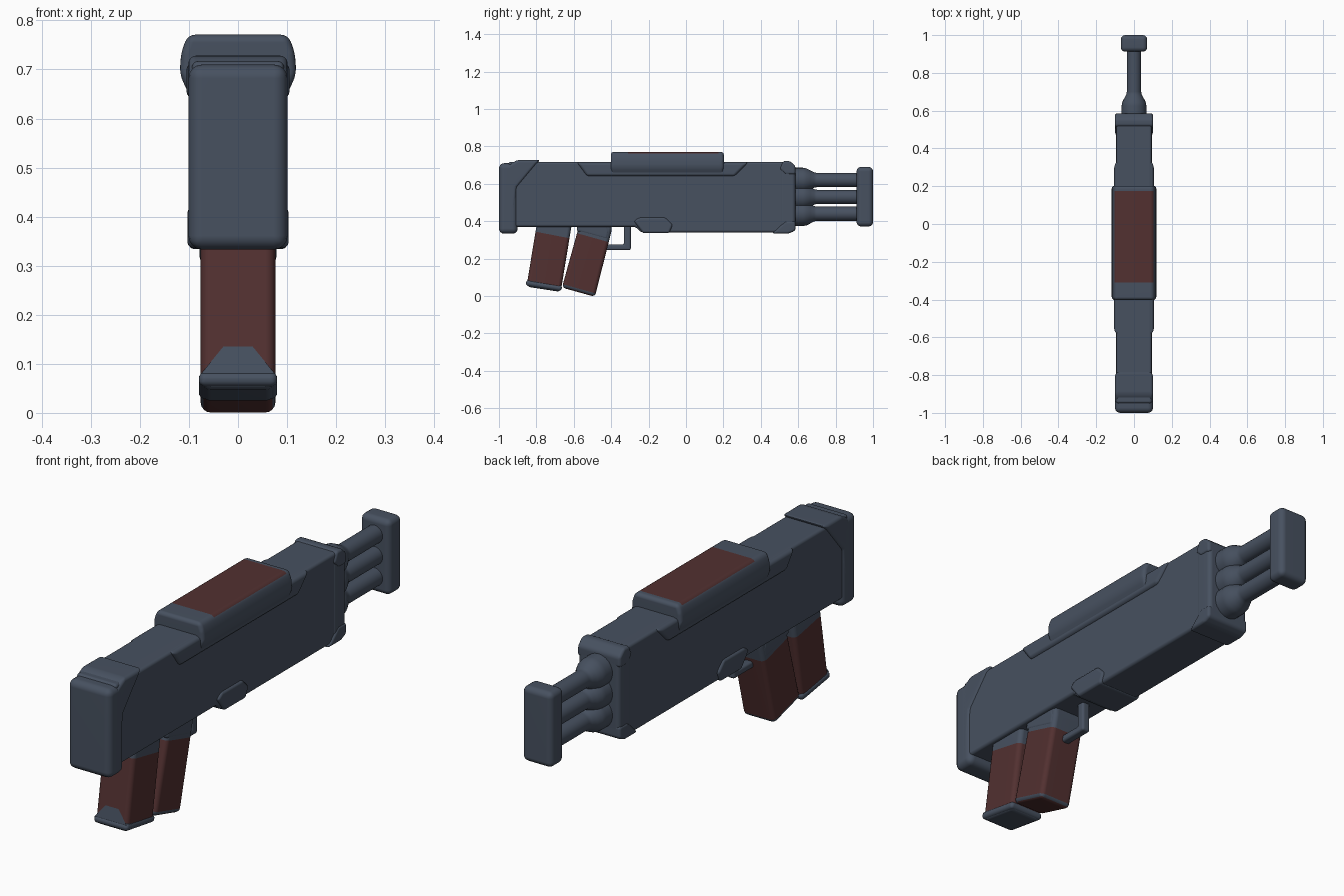
import bpy, bmesh, math
from mathutils import Vector

if "Cube" in bpy.data.objects:
    bpy.data.objects.remove(bpy.data.objects["Cube"])


def material(name, color):
    m = bpy.data.materials.new(name)
    m.diffuse_color = (*color, 1)
    m.use_nodes = True
    m.node_tree.nodes["Principled BSDF"].inputs["Base Color"].default_value = m.diffuse_color
    return m


GREY = material("slate grey", (0.063, 0.082, 0.117))
RED = material("dark red", (0.085, 0.030, 0.030))


def finish(name, bm, angle=50):
    bmesh.ops.recalc_face_normals(bm, faces=bm.faces[:])
    mesh = bpy.data.meshes.new(name)
    bm.to_mesh(mesh)
    bm.free()
    mesh.materials.append(GREY)
    mesh.materials.append(RED)
    ob = bpy.data.objects.new(name, mesh)
    bpy.context.collection.objects.link(ob)
    bpy.ops.object.select_all(action='DESELECT')
    ob.select_set(True)
    bpy.context.view_layer.objects.active = ob
    bpy.ops.object.shade_smooth_by_angle(angle=math.radians(angle))
    mod = ob.modifiers.new("soft normals", 'WEIGHTED_NORMAL')
    mod.keep_sharp = True
    return ob


def prism(name, outline, half, bevel, axis='x', mid=0.0, cuts=(), red=None):
    """Extrude a side outline (y,z), or a cross-section (x,z) along y, and round it."""
    bm = bmesh.new()

    def ring(s):
        if axis == 'x':
            return [bm.verts.new((s, a, b)) for a, b in outline]
        return [bm.verts.new((a, s, b)) for a, b in outline]
    lo, hi = ring(mid - half), ring(mid + half)
    bm.faces.new(lo)
    bm.faces.new(hi)
    n = len(outline)
    for i in range(n):
        j = (i + 1) % n
        bm.faces.new((lo[i], lo[j], hi[j], hi[i]))
    bmesh.ops.recalc_face_normals(bm, faces=bm.faces[:])
    bmesh.ops.bevel(bm, geom=bm.edges[:], offset=bevel, segments=4, profile=0.5,
                    affect='EDGES', clamp_overlap=True)
    for co, no in cuts:
        bmesh.ops.bisect_plane(bm, geom=bm.verts[:] + bm.edges[:] + bm.faces[:],
                               plane_co=co, plane_no=no)
    bm.normal_update()
    if red:
        for f in bm.faces:
            f.material_index = int(red(f.calc_center_median(), f.normal))
    return finish(name, bm)


def lathe(name, profile, z, sides=24):
    """Turned part along y from (y, radius) pairs."""
    bm = bmesh.new()
    rings = []
    for y, r in profile:
        rings.append([bm.verts.new((r * math.cos(2 * math.pi * i / sides), y,
                                    z + r * math.sin(2 * math.pi * i / sides)))
                      for i in range(sides)])
    for a, b in zip(rings, rings[1:]):
        for i in range(sides):
            j = (i + 1) % sides
            bm.faces.new((a[i], a[j], b[j], b[i]))
    bm.faces.new(rings[0])
    bm.faces.new(rings[-1])
    return finish(name, bm)


# receiver, with deeper front half
prism("receiver", [(-.95, .37), (-.27, .37), (-.24, .34), (.56, .34), (.57, .70),
                   (.55, .717), (-.95, .717)], .094, .026)

# butt pad and the raised cheek in front of it
prism("butt_pad", [(-1, .333), (-.90, .333), (-.90, .71), (-1, .71)], .101, .028)
prism("stock_cheek", [(-.95, .38), (-.92, .38), (-.905, .58), (-.83, .67), (-.78, .728),
                      (-.90, .728), (-.95, .70)], .101, .015)

# side rails tapering under the top cover
prism("upper_rail", [(-.585, .715), (-.53, .64), (.26, .64), (.335, .715)], .105, .016)

# top cover with red upper panel
prism("top_cover", [(-.098, .645), (-.119, .69), (-.116, .735), (-.102, .771),
                    (.102, .771), (.116, .735), (.119, .69), (.098, .645)],
      .302, .016, axis='y', mid=-.1,
      cuts=[((0, -.31, 0), (0, 1, 0)), ((0, .175, 0), (0, 1, 0))],
      red=lambda c, n: n.z > .6 and -.31 < c.y < .175)

# side bumps under the receiver
prism("under_bump", [(-.28, .40), (-.25, .42), (-.11, .42), (-.07, .38), (-.09, .336),
                     (-.23, .336)], .103, .012)

# front collar corners
prism("lower_collar", [(.46, .334), (.55, .334), (.585, .35), (.585, .40), (.53, .40)],
      .101, .012)
prism("upper_collar", [(.50, .68), (.53, .65), (.585, .65), (.585, .695), (.555, .722),
                       (.52, .722)], .101, .012)
prism("front_face", [(.50, .36), (.585, .36), (.585, .70), (.50, .70)], .097, .018)

# three stacked barrels and their end plate
for i, z in enumerate((.44, .53, .62)):
    lathe("barrel_%d" % (i + 1), [(.56, .066), (.625, .066), (.645, .062), (.665, .052),
                                 (.685, .041), (.70, .038), (.93, .038)], z)
prism("muzzle_plate", [(.912, .372), (1, .372), (1, .69), (.912, .69)], .07, .024)

# rear grip: red middle, grey base and collar
slant = Vector((0, .19, .98))
top, low = Vector((0, -.81, .345)), Vector((0, -.85, .085))
prism("rear_grip", [(-.853, .05), (-.67, .022), (-.608, .40), (-.795, .40)], .076, .02,
      cuts=[(top, slant), (low, slant)],
      red=lambda c, n: (c - top).dot(slant) < 0 < (c - low).dot(slant))
prism("rear_grip_base", [(-.858, .056), (-.668, .026), (-.660, .055), (-.853, .086)],
      .080, .014)

# pointed grey patch on the back of the rear grip
bm = bmesh.new()
patch = [(-.075, .08), (.075, .08), (.03, .135), (-.03, .135)]
bm.faces.new([bm.verts.new((x, -.856 + (z - .05) * .166, z)) for x, z in patch])
bmesh.ops.solidify(bm, geom=bm.faces[:], thickness=.006)
finish("rear_grip_patch", bm)

# front grip: red with a red sole and a thin grey base band
slant2 = Vector((0, .27, .963))
top2, low2 = Vector((0, -.58, .335)), Vector((0, -.655, .062))
prism("front_grip", [(-.663, .045), (-.487, -.004), (-.395, .36), (-.40, .40), (-.565, .40)],
      .076, .02, cuts=[(top2, slant2), (low2, slant2)],
      red=lambda c, n: (c - top2).dot(slant2) < 0 and
      ((c - low2).dot(slant2) > 0 or n.z < -.8))
prism("front_grip_collar", [(-.585, .345), (-.42, .30), (-.41, .345), (-.42, .39),
                            (-.58, .39)], .078, .014)

# trigger guard
prism("trigger_guard", [(-.45, .245), (-.295, .245), (-.295, .40), (-.332, .40),
                        (-.332, .275), (-.45, .275)], .019, .01)
